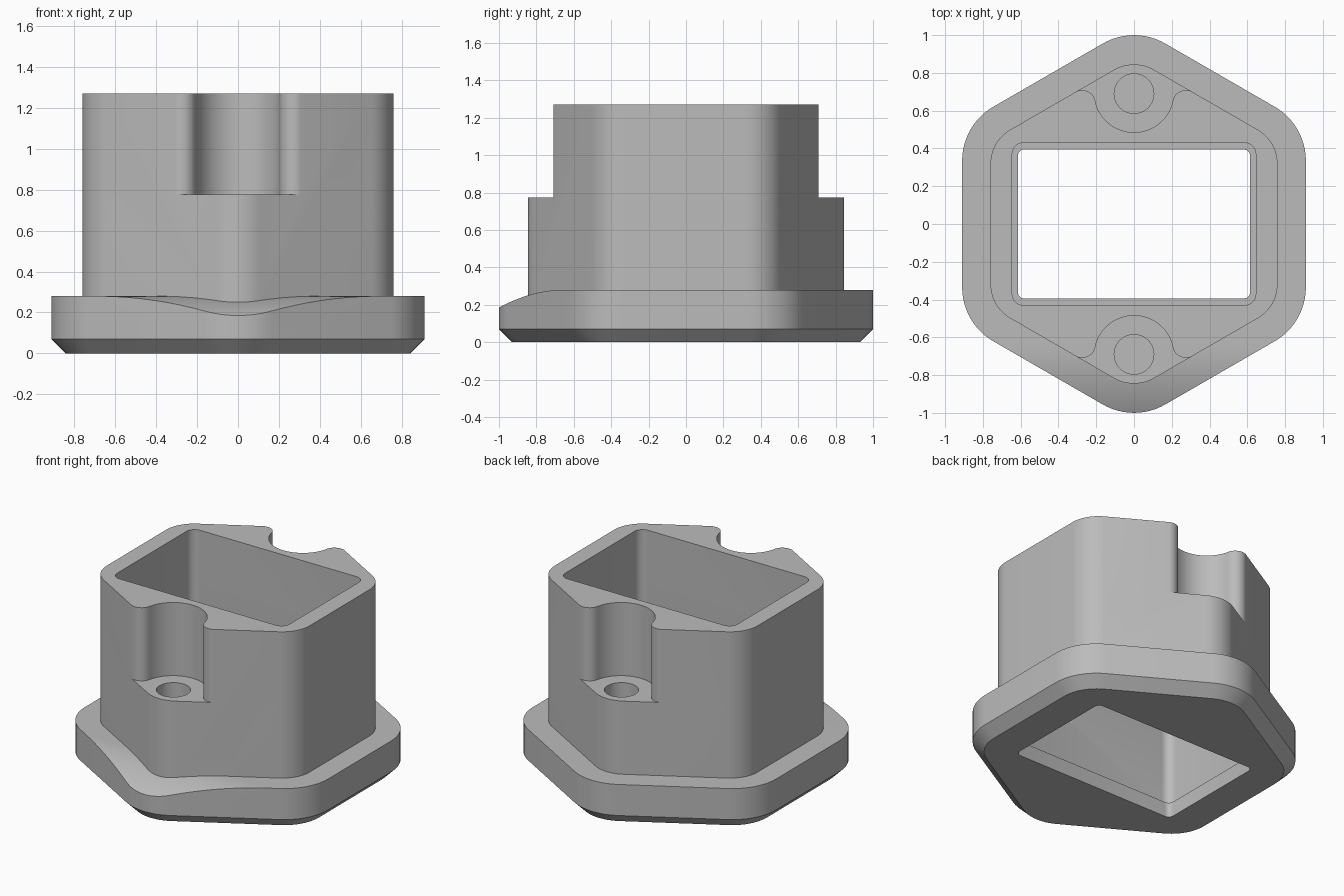
import bpy, bmesh, math
from mathutils import Vector

cube = bpy.data.objects.get("Cube")
if cube:
    bpy.data.objects.remove(cube, do_unlink=True)

grey = bpy.data.materials.new("plain grey")
grey.use_nodes = True
colour = (0.5, 0.5, 0.5, 1)
grey.diffuse_color = colour
grey.node_tree.nodes["Principled BSDF"].inputs["Base Color"].default_value = colour


def arc(cx, cy, r, start, end, steps=12):
    """Points along an arc, angles in degrees."""
    angles = [math.radians(start + (end - start) * i / steps) for i in range(steps + 1)]
    return [(cx + r * math.cos(a), cy + r * math.sin(a)) for a in angles]


def rounded_hexagon(apothem, r):
    reach = (apothem - r) / math.cos(math.pi / 6)
    points = []
    for angle in range(30, 390, 60):
        a = math.radians(angle)
        points += arc(reach * math.cos(a), reach * math.sin(a), r, angle - 30, angle + 30)
    return points


def rounded_rectangle(w, d, r):
    points = []
    for sx, sy, start in ((1, 1, 0), (-1, 1, 90), (-1, -1, 180), (1, -1, 270)):
        points += arc(sx * (w - r), sy * (d - r), r, start, start + 90, 6)
    return points


def loft(name, rings):
    """Solid through a list of (profile, height) rings with equal point counts."""
    bm = bmesh.new()
    loops = [[bm.verts.new((x, y, z)) for x, y in pts] for pts, z in rings]
    bm.faces.new(loops[0][::-1])
    bm.faces.new(loops[-1])
    for low, high in zip(loops, loops[1:]):
        for i in range(len(low)):
            j = (i + 1) % len(low)
            bm.faces.new((low[i], low[j], high[j], high[i]))
    bmesh.ops.recalc_face_normals(bm, faces=bm.faces)
    mesh = bpy.data.meshes.new(name)
    bm.to_mesh(mesh)
    bm.free()
    mesh.materials.append(grey)
    ob = bpy.data.objects.new(name, mesh)
    bpy.context.collection.objects.link(ob)
    return ob


def prism(name, points, z0, z1):
    return loft(name, [(points, z0), (points, z1)])


def combine(target, tool, operation="DIFFERENCE"):
    bpy.context.view_layer.objects.active = target
    mod = target.modifiers.new("combine", "BOOLEAN")
    mod.operation = operation
    mod.solver = "EXACT"
    mod.object = tool
    bpy.ops.object.modifier_apply(modifier=mod.name)
    bpy.data.objects.remove(tool, do_unlink=True)


# Flange with a chamfered underside
wide = rounded_hexagon(0.91, 0.33)
housing = loft("flanged_housing", [(rounded_hexagon(0.84, 0.26), 0), (wide, 0.07), (wide, 0.28)])

# Curved dip along the front of the flange
ys = [-0.65 - 0.4 * i / 20 for i in range(21)]
dip_profile = [(y, 0.28 - (y + 0.65) ** 2 / 1.29) for y in ys] + [(-1.05, 0.5), (-0.65, 0.5)]
dip = prism("dip_cutter", dip_profile, -1.2, 1.2)
for v in dip.data.vertices:
    y, z, x = v.co
    v.co = Vector((x, y, z))
combine(housing, dip)

# Hexagonal body
combine(housing, prism("body", rounded_hexagon(0.76, 0.21), 0.1, 1.27), "UNION")

# Rectangular cavity with a narrow lip at the bottom
combine(housing, prism("cavity_cutter", rounded_rectangle(0.645, 0.43, 0.06), 0.1, 1.5))
combine(housing, prism("mouth_cutter", rounded_rectangle(0.615, 0.395, 0.035), -0.2, 0.3))

# Rounded notches and blind screw bores, front and back
half = arc(0.274, 0.639, 0.07, 60, 168.4, 10) + arc(0, 0.695, 0.21, -11.6, -90, 14)
notch = half + [(-x, y) for x, y in half[-2::-1]]
notch += [(-half[0][0], 1.1), (half[0][0], 1.1)]
for side in (-1, 1):
    combine(housing, prism("notch_cutter", [(x, side * y) for x, y in notch], 0.775, 1.5))
    bore = arc(0, side * 0.69, 0.105, 0, 348.75, 31)
    combine(housing, prism("bore_cutter", bore, 0.3, 0.9))

# Cross holes running front to back near both sides
for side in (-1, 1):
    hole = prism("hole_cutter", arc(side * 0.61, 0.655, 0.067, 0, 348.75, 31), -1.2, 1.2)
    for v in hole.data.vertices:
        x, z, y = v.co
        v.co = Vector((x, y, z))
    combine(housing, hole)

# Smooth rounded walls, crisp edges
bm = bmesh.new()
bm.from_mesh(housing.data)
bmesh.ops.recalc_face_normals(bm, faces=bm.faces)
bm.to_mesh(housing.data)
bm.free()
for ob in bpy.context.selected_objects:
    ob.select_set(False)
housing.select_set(True)
bpy.context.view_layer.objects.active = housing
bpy.ops.object.shade_smooth_by_angle(angle=math.radians(30))
